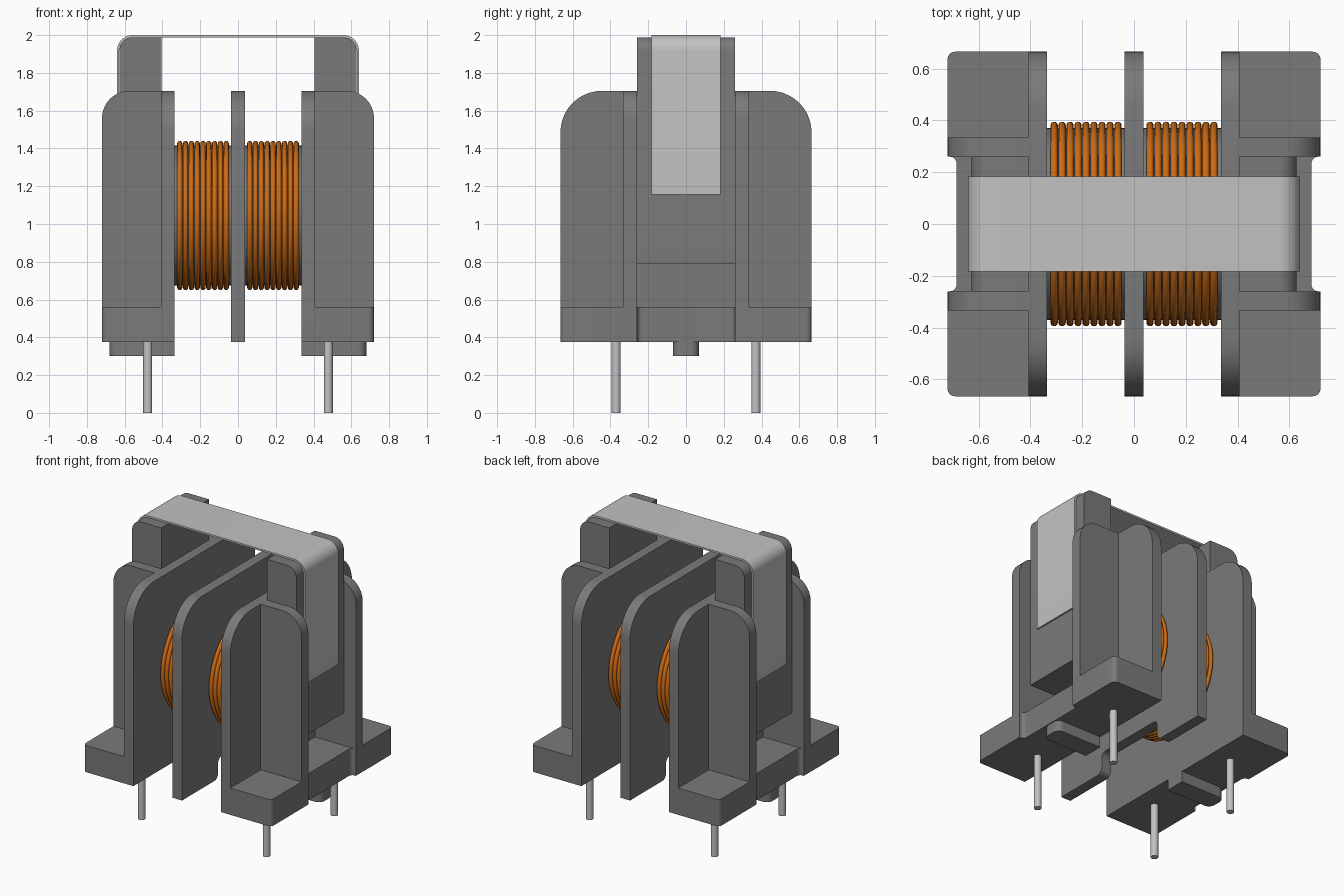
import bpy, bmesh, math
from mathutils import Vector, Matrix

cube = bpy.data.objects.get("Cube")
if cube:
    bpy.data.objects.remove(cube, do_unlink=True)


def material(name, rgb):
    m = bpy.data.materials.new(name)
    m.use_nodes = True
    m.diffuse_color = (*rgb, 1)
    m.node_tree.nodes["Principled BSDF"].inputs["Base Color"].default_value = (*rgb, 1)
    return m


GREY = material("dark grey plastic", (0.195, 0.195, 0.195))
STEEL = material("light steel", (0.54, 0.54, 0.54))
COPPER = material("copper wire", (0.62, 0.15, 0.007))


def rounded(corners, steps=10):
    """Outline from (u, v, radius) corners, each filleted by its radius."""
    out = []
    n = len(corners)
    for i, (u, v, r) in enumerate(corners):
        p = Vector((u, v))
        if r == 0:
            out.append(p)
            continue
        a = (Vector(corners[i - 1][:2]) - p).normalized()
        b = (Vector(corners[(i + 1) % n][:2]) - p).normalized()
        half = a.angle(b) / 2
        t = r / math.tan(half)
        centre = p + (a + b).normalized() * (r / math.sin(half))
        start, end = p + a * t - centre, p + b * t - centre
        sweep = math.atan2(start.x * end.y - start.y * end.x, start.dot(end))
        for k in range(steps + 1):
            out.append(centre + Matrix.Rotation(sweep * k / steps, 2) @ start)
    return out


def finish(name, bm, mat, mirror="", smooth=True):
    bmesh.ops.recalc_face_normals(bm, faces=bm.faces[:])
    mesh = bpy.data.meshes.new(name)
    bm.to_mesh(mesh)
    bm.free()
    mesh.materials.append(mat)
    ob = bpy.data.objects.new(name, mesh)
    bpy.context.collection.objects.link(ob)
    if mirror:
        mod = ob.modifiers.new("Mirror", "MIRROR")
        mod.use_axis = ["X" in mirror, "Y" in mirror, False]
        mod.use_mirror_merge = False
    if smooth:
        bpy.ops.object.select_all(action="DESELECT")
        ob.select_set(True)
        bpy.context.view_layer.objects.active = ob
        bpy.ops.object.shade_smooth_by_angle(angle=math.radians(30))
    return ob


def prism(name, corners, axis, lo, hi, mat, mirror=""):
    """Extrude a rounded outline along an axis from lo to hi."""
    place = {"X": lambda p, d: (d, p.x, p.y),
             "Y": lambda p, d: (p.x, d, p.y),
             "Z": lambda p, d: (p.x, p.y, d)}[axis]
    bm = bmesh.new()
    face = bm.faces.new([bm.verts.new(place(p, lo)) for p in rounded(corners)])
    new = bmesh.ops.extrude_face_region(bm, geom=[face])["geom"]
    shift = Vector(place(Vector((0, 0)), hi - lo))
    bmesh.ops.translate(bm, vec=shift, verts=[g for g in new if isinstance(g, bmesh.types.BMVert)])
    return finish(name, bm, mat, mirror)


BOT, TOP, HALF = 0.375, 1.705, 0.665
AXIS_Z = 1.045

# End flanges with rounded upper corners
prism("end_flange", [(-HALF, BOT, 0), (HALF, BOT, 0), (HALF, TOP, 0.22), (-HALF, TOP, 0.22)],
      "X", 0.335, 0.407, GREY, "X")

# Middle flange with a rounded notch in its lower edge
prism("middle_flange",
      [(-HALF, BOT, 0), (-0.27, BOT, 0.04), (-0.27, 0.52, 0.04), (0.27, 0.52, 0.04),
       (0.27, BOT, 0.04), (HALF, BOT, 0), (HALF, TOP, 0.22), (-HALF, TOP, 0.22)],
      "X", -0.037, 0.037, GREY)

# Base feet, waisted between the walls
prism("base_foot",
      [(0.335, -HALF, 0), (0.72, -HALF, 0.03), (0.72, -0.26, 0.006), (0.685, -0.26, 0.027),
       (0.685, 0.26, 0.027), (0.72, 0.26, 0.006), (0.72, HALF, 0.03), (0.335, HALF, 0)],
      "Z", BOT, 0.56, GREY, "X")

# Upright walls holding the core
prism("side_wall", [(0.4, BOT, 0), (0.72, BOT, 0), (0.72, TOP, 0.145), (0.4, TOP, 0)],
      "Y", 0.26, 0.333, GREY, "XY")

# Standoff pads under the feet
prism("standoff_pad", [(0.335, -0.07, 0), (0.68, -0.07, 0.045), (0.68, 0.07, 0.045), (0.335, 0.07, 0)],
      "Z", 0.30, BOT, GREY, "X")

# Core blocks
prism("core_block", [(0.405, 0.787, 0), (0.628, 0.787, 0), (0.628, 1.987, 0.07), (0.405, 1.987, 0)],
      "Y", -0.26, 0.26, GREY, "X")

# Thin clamping band over the core
prism("clamp_band",
      [(-0.641, 1.155, 0), (-0.641, 2.0, 0.083), (0.641, 2.0, 0.083), (0.641, 1.155, 0),
       (0.629, 1.155, 0), (0.629, 1.988, 0.071), (-0.629, 1.988, 0.071), (-0.629, 1.155, 0)],
      "Y", -0.183, 0.183, STEEL)

# Winding tube
bm = bmesh.new()
bmesh.ops.create_cone(bm, cap_ends=True, segments=64, radius1=0.37, radius2=0.37, depth=0.74,
                      matrix=Matrix.Translation((0, 0, AXIS_Z)) @ Matrix.Rotation(math.pi / 2, 4, "Y"))
finish("winding_tube", bm, GREY)

# Copper windings, nine turns on each side
bm = bmesh.new()
for i in range(9):
    x, r, major = 0.062 + i * 0.0308, 0.0142, 0.381
    ring = [bm.verts.new((x + r * math.cos(a), 0, AXIS_Z + major + r * math.sin(a)))
            for a in (math.tau * k / 10 for k in range(10))]
    edges = [bm.edges.new((ring[k], ring[(k + 1) % 10])) for k in range(10)]
    bmesh.ops.spin(bm, geom=ring + edges, cent=(0, 0, AXIS_Z), axis=(1, 0, 0),
                   angle=math.tau, steps=72, use_merge=True)
coil = finish("copper_winding", bm, COPPER, "X", smooth=False)
coil.data.shade_smooth()

# Terminal pins
bm = bmesh.new()
bmesh.ops.create_cone(bm, cap_ends=True, segments=24, radius1=0.024, radius2=0.024, depth=0.385,
                      matrix=Matrix.Translation((0.478, 0.37, 0.1925)))
finish("terminal_pin", bm, STEEL, "XY")
